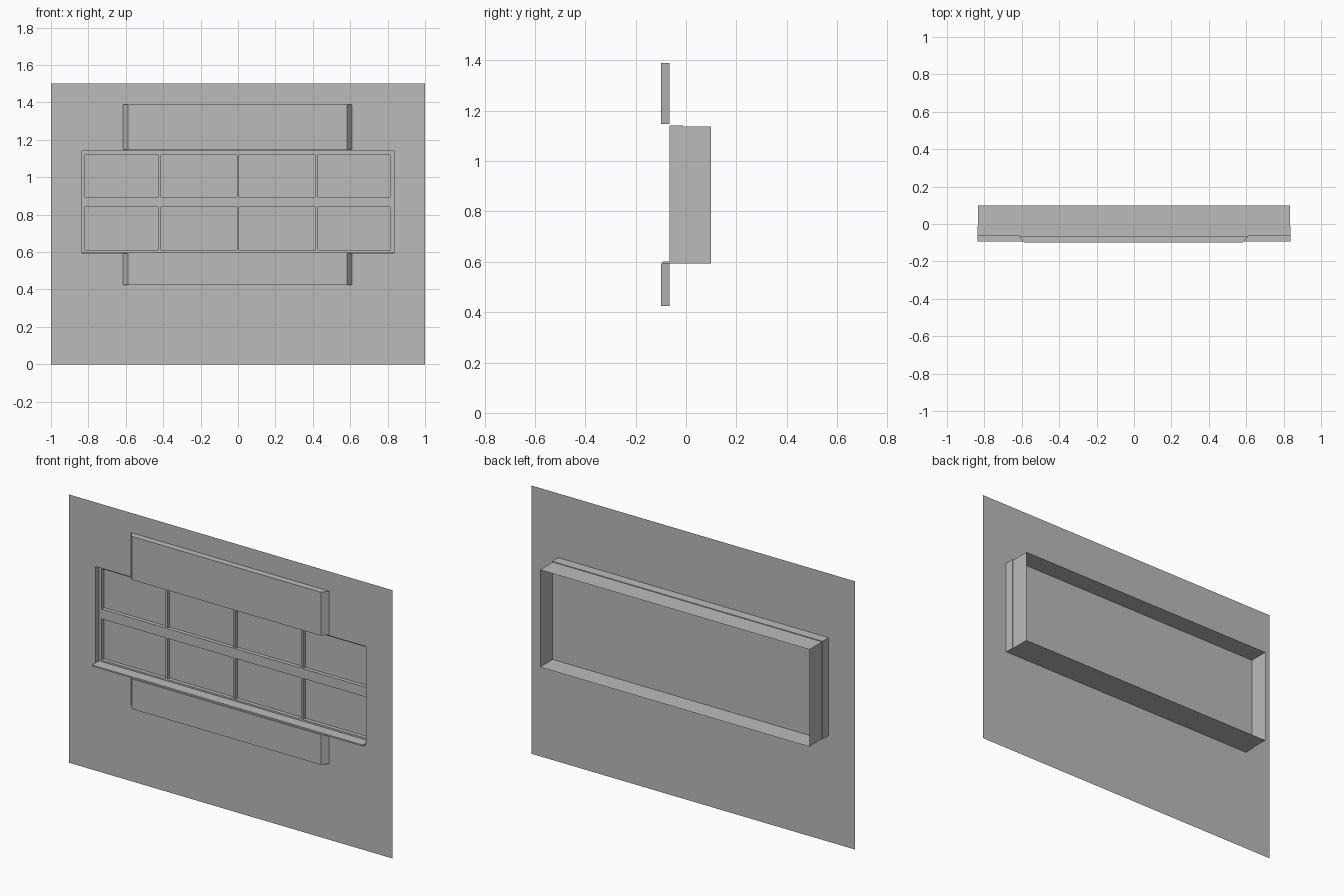
import bpy
import bmesh

cube = bpy.data.objects.get("Cube")
if cube:
    bpy.data.objects.remove(cube, do_unlink=True)

grey = bpy.data.materials.new("plain_grey")
grey.use_nodes = True
colour = (0.5, 0.5, 0.5, 1)
grey.diffuse_color = colour
grey.node_tree.nodes["Principled BSDF"].inputs["Base Color"].default_value = colour

WALL_Y, FRAME_Y, PANE_Y, BACK_Y = -0.065, -0.033, -0.012, 0.10
LEFT, RIGHT, LOW, HIGH = -0.837, 0.837, 0.593, 1.141


def finish(name, bm):
    mesh = bpy.data.meshes.new(name)
    bm.to_mesh(mesh)
    bm.free()
    mesh.materials.append(grey)
    obj = bpy.data.objects.new(name, mesh)
    bpy.context.collection.objects.link(obj)
    return obj


def add_box(bm, x0, x1, y0, y1, z0, z1):
    verts = bmesh.ops.create_cube(bm, size=1)["verts"]
    for v in verts:
        v.co.x = x1 if v.co.x > 0 else x0
        v.co.y = y1 if v.co.y > 0 else y0
        v.co.z = z1 if v.co.z > 0 else z0


def rectangle(bm, x0, x1, z0, z1, y):
    return [bm.verts.new((x, y, z)) for x, z in ((x0, z0), (x1, z0), (x1, z1), (x0, z1))]


def bridge(bm, a, b):
    for i in range(4):
        j = (i + 1) % 4
        bm.faces.new((a[i], a[j], b[j], b[i]))


# Thin wall sheet with the window opening
bm = bmesh.new()
bridge(bm, rectangle(bm, -1, 1, 0, 1.5, WALL_Y),
       rectangle(bm, LEFT, RIGHT, LOW, HIGH, WALL_Y))
finish("wall", bm)


# Open sleeves lining the opening
def sleeve(name, y0, y1, inset):
    bm = bmesh.new()
    size = (LEFT + inset, RIGHT - inset, LOW, HIGH - inset)
    bridge(bm, rectangle(bm, *size, y0), rectangle(bm, *size, y1))
    finish(name, bm)


sleeve("front_reveal", WALL_Y, FRAME_Y, 0)
sleeve("back_lining", PANE_Y, BACK_Y, 0.004)

# Pane behind the bars
bm = bmesh.new()
bm.faces.new(rectangle(bm, LEFT, RIGHT, LOW, HIGH, PANE_Y))
finish("window_pane", bm)

# Frame border, middle rail and upright bars
bm = bmesh.new()
for x0, x1 in ((LEFT, -0.82), (0.815, RIGHT)):
    add_box(bm, x0, x1, FRAME_Y, PANE_Y, LOW, HIGH)
for z0, z1 in ((LOW, 0.61), (0.84, 0.895), (1.12, HIGH)):
    add_box(bm, -0.82, 0.815, FRAME_Y, PANE_Y, z0, z1)
for x in (-0.42, 0, 0.42):
    for z0, z1 in ((0.61, 0.84), (0.895, 1.12)):
        add_box(bm, x - 0.006, x + 0.006, FRAME_Y, PANE_Y, z0, z1)
finish("window_frame", bm)

# Thin projecting sill
bm = bmesh.new()
add_box(bm, LEFT, RIGHT, -0.093, FRAME_Y, LOW, LOW + 0.008)
finish("window_sill", bm)


# Raised panels with slanted ends
def panel(name, z0, z1):
    bm = bmesh.new()
    outline = ((-0.615, WALL_Y), (-0.587, -0.1), (0.582, -0.1), (0.61, WALL_Y))
    face = bm.faces.new([bm.verts.new((x, y, z0)) for x, y in outline])
    top = bmesh.ops.extrude_face_region(bm, geom=[face])["geom"]
    for v in top:
        if isinstance(v, bmesh.types.BMVert):
            v.co.z = z1
    bmesh.ops.recalc_face_normals(bm, faces=bm.faces)
    finish(name, bm)


panel("upper_panel", 1.147, 1.39)
panel("lower_panel", 0.425, LOW)
